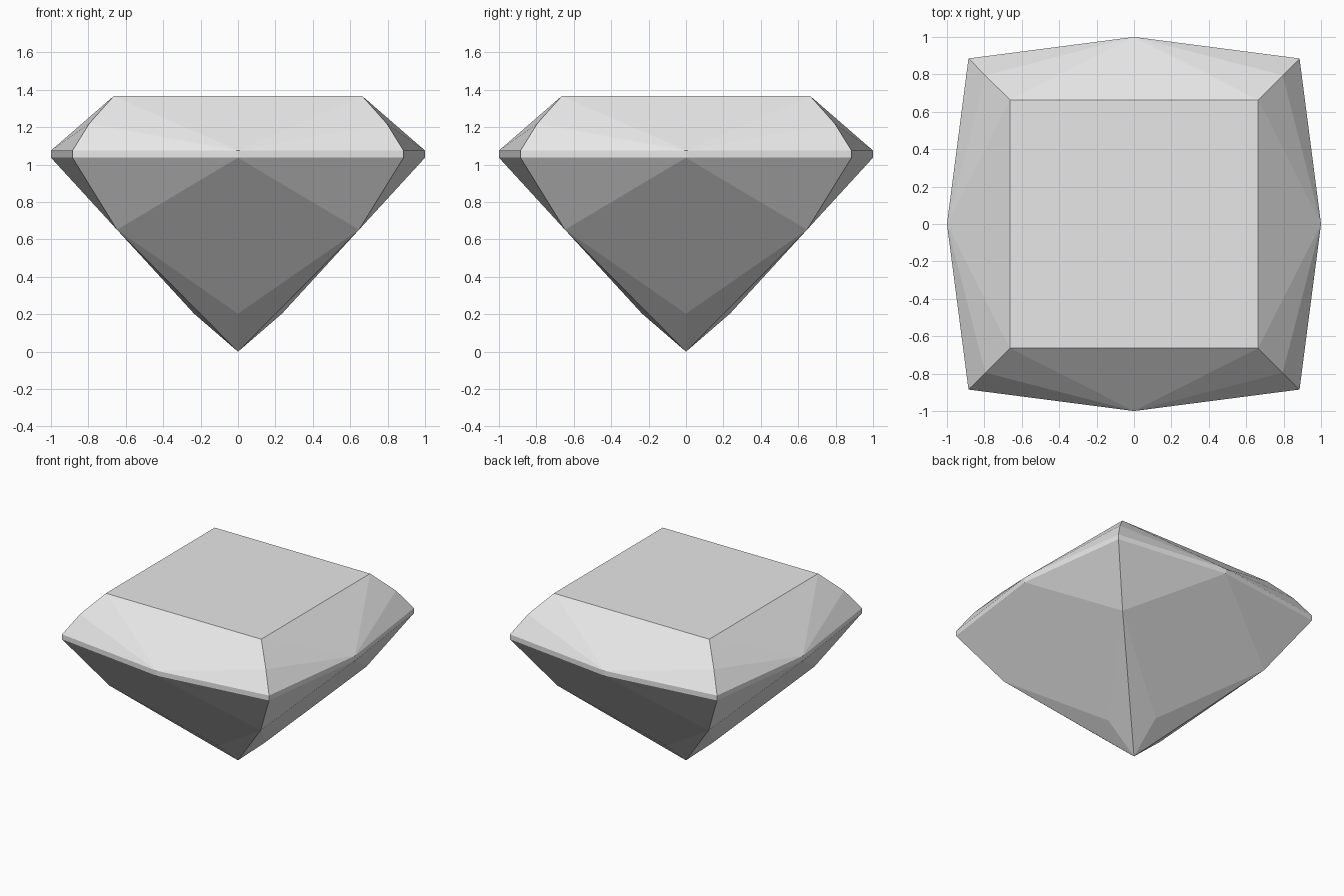
import bpy
import bmesh
from math import pi
from mathutils import Matrix, Vector

cube = bpy.data.objects.get("Cube")
if cube:
    bpy.data.objects.remove(cube, do_unlink=True)

# Single pale grey material
grey = bpy.data.materials.new("pale_grey")
grey.use_nodes = True
color = (0.8, 0.8, 0.8, 1)
grey.diffuse_color = color
grey.node_tree.nodes["Principled BSDF"].inputs["Base Color"].default_value = color


def corners(half, z):
    """Left and right corner of one side, on the diagonals."""
    return Vector((-half, -half, z)), Vector((half, -half, z))


# Facet corners of the front side
table_l, table_r = corners(0.664, 1.367)
bevel_l, bevel_r = corners(0.795, 1.22)
rim_top_l, rim_top_r = corners(0.885, 1.075)
rim_low_l, rim_low_r = corners(0.885, 1.037)
keel_l, keel_r = corners(0.647, 0.652)
mid_top = Vector((0, -1, 1.075))
mid_low = Vector((0, -1, 1.037))
culet = Vector((0, -0.235, 0.203))
tip = Vector((0, 0, 0))

side_facets = [
    # Crown
    (table_l, mid_top, table_r),
    (table_l, bevel_l, mid_top), (table_r, mid_top, bevel_r),
    (bevel_l, rim_top_l, mid_top), (bevel_r, mid_top, rim_top_r),
    # Girdle band
    (rim_top_l, rim_low_l, mid_low, mid_top),
    (mid_top, mid_low, rim_low_r, rim_top_r),
    # Pavilion
    (rim_low_l, keel_l, mid_low), (mid_low, keel_r, rim_low_r),
    (mid_low, keel_l, culet, keel_r),
    (keel_l, tip, culet), (culet, tip, keel_r),
]

# Repeat the side four times around the axis and close the flat table
bm = bmesh.new()
table = []
for turn in range(4):
    spin = Matrix.Rotation(turn * pi / 2, 3, 'Z')
    for facet in side_facets:
        bm.faces.new([bm.verts.new(spin @ p) for p in facet])
    table.append(bm.verts.new(spin @ table_l))
bm.faces.new(table)
bmesh.ops.remove_doubles(bm, verts=bm.verts, dist=0.001)
bmesh.ops.recalc_face_normals(bm, faces=bm.faces)

mesh = bpy.data.meshes.new("cut_gem")
bm.to_mesh(mesh)
bm.free()
mesh.materials.append(grey)
gem = bpy.data.objects.new("cut_gem", mesh)
bpy.context.collection.objects.link(gem)
